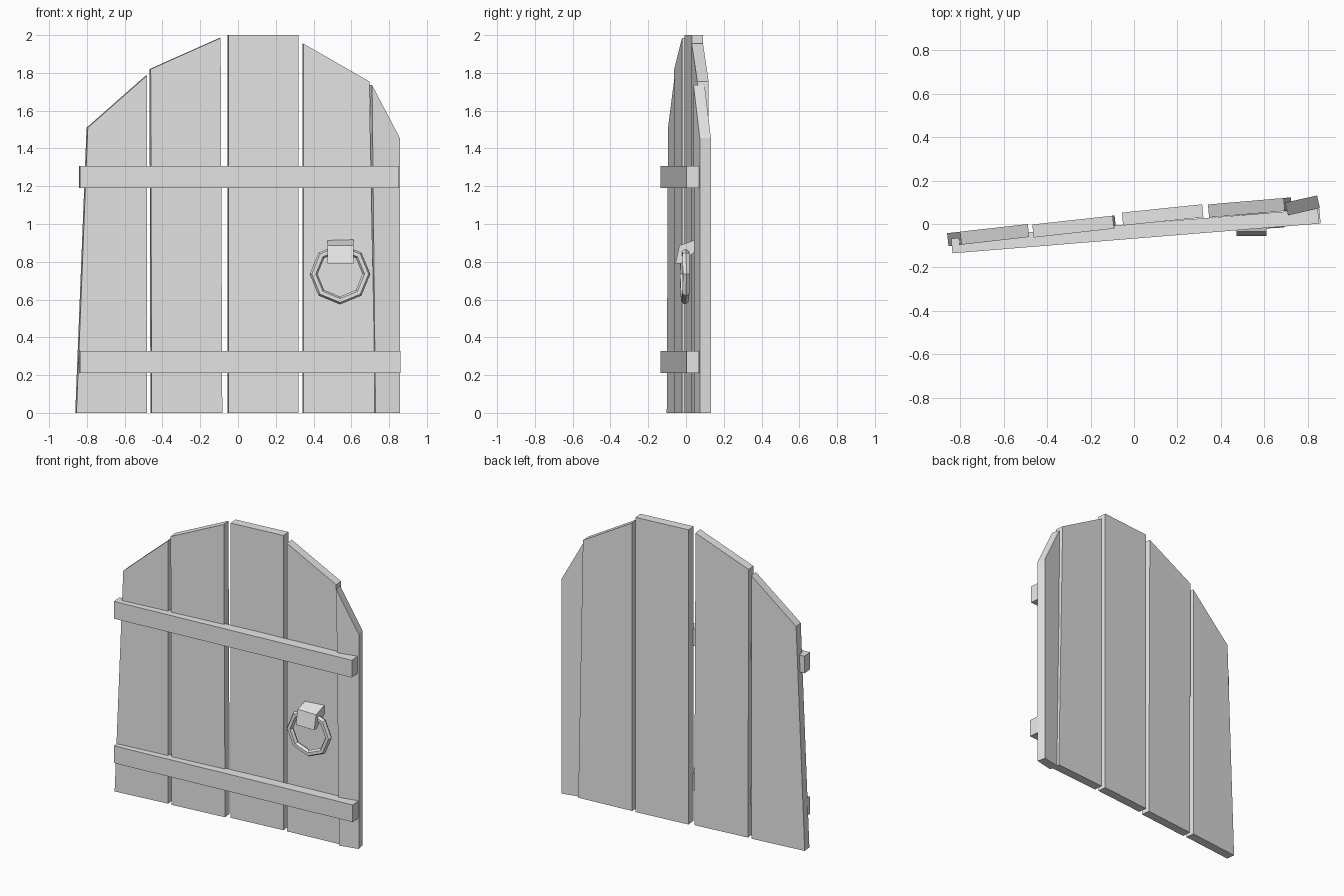
import bpy, bmesh, math
from mathutils import Matrix, Vector

if "Cube" in bpy.data.objects:
    bpy.data.objects.remove(bpy.data.objects["Cube"])

grey = bpy.data.materials.new("plain_grey")
grey.diffuse_color = (0.8, 0.8, 0.8, 1)
grey.use_nodes = True
grey.node_tree.nodes["Principled BSDF"].inputs["Base Color"].default_value = grey.diffuse_color


def finish(name, bm):
    bmesh.ops.recalc_face_normals(bm, faces=bm.faces[:])
    mesh = bpy.data.meshes.new(name)
    bm.to_mesh(mesh)
    bm.free()
    mesh.materials.append(grey)
    obj = bpy.data.objects.new(name, mesh)
    bpy.context.collection.objects.link(obj)
    return obj


def prism(name, points, offset):
    """Extrude a closed outline along an offset vector."""
    bm = bmesh.new()
    face = bm.faces.new([bm.verts.new(p) for p in points])
    ext = bmesh.ops.extrude_face_region(bm, geom=[face])
    verts = [g for g in ext["geom"] if isinstance(g, bmesh.types.BMVert)]
    bmesh.ops.translate(bm, vec=Vector(offset), verts=verts)
    return finish(name, bm)


def board(name, outline, start, end, depth):
    """Upright board: (x, z) outline laid on the plan line start-end, thickened backwards."""
    slope = (end[1] - start[1]) / (end[0] - start[0])
    a = math.atan(slope)
    pts = [(x, start[1] + slope * (x - start[0]), z) for x, z in outline]
    return prism(name, pts, (-math.sin(a) * depth, math.cos(a) * depth, 0))


# Planks with an arched top: outline, then the front face line in plan
planks = [
    ([(-0.855, 0), (-0.483, 0), (-0.483, 1.785), (-0.795, 1.51)], (-0.855, -0.102), (-0.483, -0.06)),
    ([(-0.457, 0), (-0.083, 0), (-0.092, 1.985), (-0.462, 1.82)], (-0.46, -0.062), (-0.09, -0.021)),
    ([(-0.050, 0), (0.320, 0), (0.320, 2.0), (-0.050, 2.0)], (-0.05, -0.007), (0.32, 0.031)),
    ([(0.346, 0), (0.728, 0), (0.695, 1.755), (0.346, 1.955)], (0.346, 0.03), (0.695, 0.06)),
    ([(0.728, 0), (0.857, 0), (0.857, 1.455), (0.710, 1.735)], (0.71, 0.04), (0.857, 0.073)),
]
for i, (outline, start, end) in enumerate(planks):
    board(f"plank_{i + 1}", outline, start, end, 0.06)

# Cross rails
for name, z0, x1 in (("lower_rail", 0.21, 0.86), ("upper_rail", 1.19, 0.853)):
    z1 = z0 + 0.117
    board(name, [(-0.837, z0), (x1, z0), (x1, z1), (-0.837, z1)],
          (-0.837, -0.135), (0.857, 0.002), 0.068)

# Handle bracket, a bent wedge standing out from the plank
profile = [(0.055, 0.918), (-0.035, 0.887), (-0.056, 0.79), (-0.03, 0.79), (0.055, 0.86)]
prism("handle_bracket", [(0.473, y, z) for y, z in profile], (0.138, 0, 0))

# Octagonal pull ring
bm = bmesh.new()
rings = []
for i in range(8):
    a = i * math.tau / 8
    ring = []
    for j in range(6):
        b = j * math.tau / 6
        r = 0.14 + 0.021 * math.cos(b)
        ring.append(bm.verts.new((r * math.cos(a), 0.021 * math.sin(b), r * math.sin(a))))
    rings.append(ring)
for i in range(8):
    p, q = rings[i], rings[(i + 1) % 8]
    for j in range(6):
        k = (j + 1) % 6
        bm.faces.new((p[j], p[k], q[k], q[j]))
bm.transform(Matrix.Translation((0.54, -0.006, 0.735)) @ Matrix.Rotation(math.radians(3), 4, 'Z'))
finish("pull_ring", bm)
